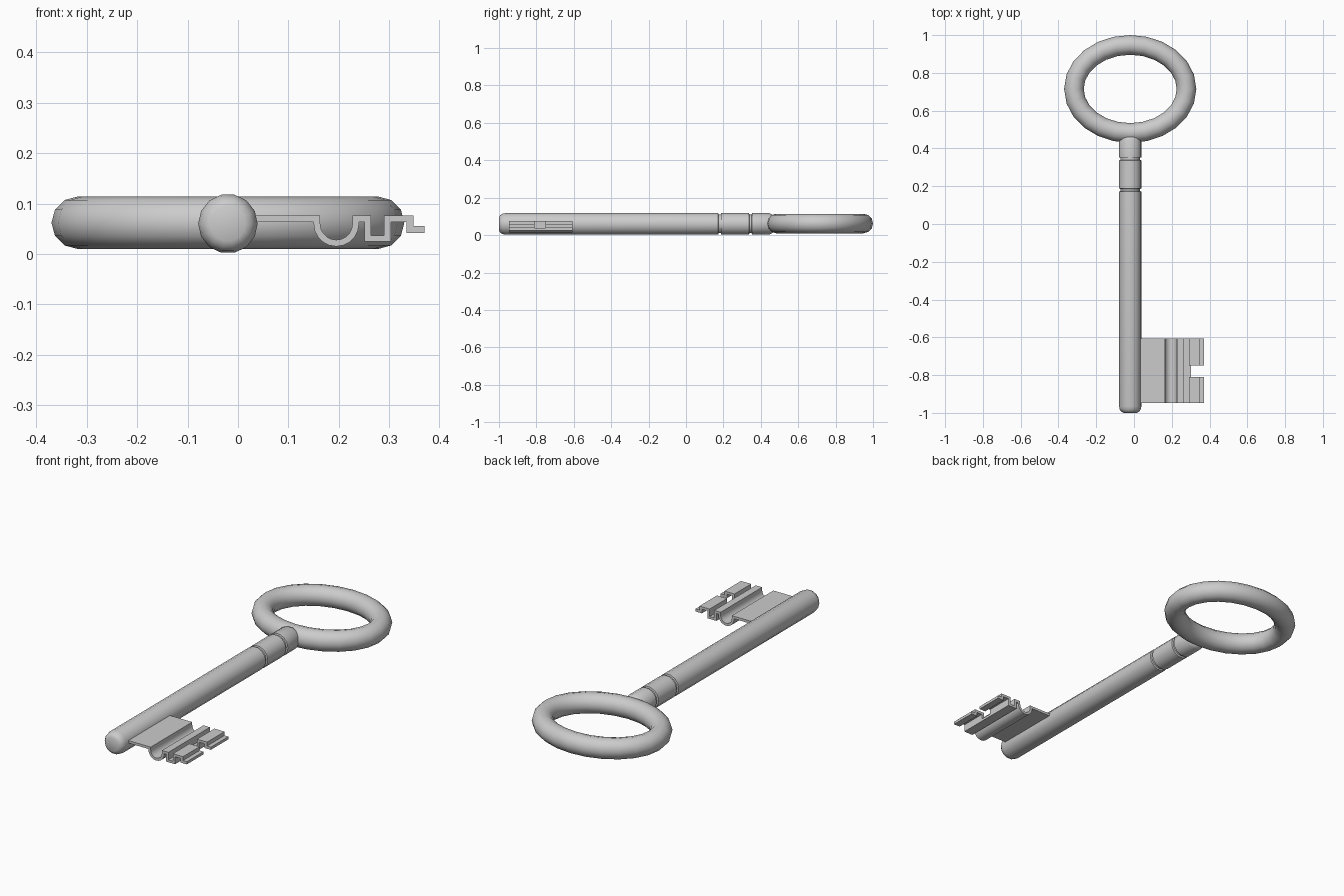
import bpy
import bmesh
from math import sin, cos, pi, radians

old = bpy.data.objects.get("Cube")
if old:
    bpy.data.objects.remove(old, do_unlink=True)

metal = bpy.data.materials.new("grey_metal")
metal.use_nodes = True
metal.diffuse_color = (0.6, 0.6, 0.6, 1)
metal.node_tree.nodes["Principled BSDF"].inputs["Base Color"].default_value = (0.6, 0.6, 0.6, 1)

CX, CZ = -0.02, 0.06   # axis of the shaft


def finish(name, bm, angle=None):
    """Turn a bmesh into a named object, smooth shaded if an angle is given."""
    bmesh.ops.recalc_face_normals(bm, faces=bm.faces)
    mesh = bpy.data.meshes.new(name)
    bm.to_mesh(mesh)
    bm.free()
    mesh.materials.append(metal)
    obj = bpy.data.objects.new(name, mesh)
    bpy.context.collection.objects.link(obj)
    if angle:
        bpy.ops.object.select_all(action='DESELECT')
        obj.select_set(True)
        bpy.context.view_layer.objects.active = obj
        bpy.ops.object.shade_smooth_by_angle(angle=radians(angle))
    return obj


def skin(bm, rings, closed):
    """Join successive vertex rings with quads."""
    pairs = list(zip(rings, rings[1:]))
    if closed:
        pairs.append((rings[-1], rings[0]))
    for a, b in pairs:
        n = len(a)
        for i in range(n):
            j = (i + 1) % n
            bm.faces.new((a[i], a[j], b[j], b[i]))


# Shaft: turned profile (y, radius) with a rounded tip and two grooves
R, GROOVE, SIDES = 0.059, 0.051, 14
profile = [(-1, 0.035), (-0.994, 0.047), (-0.983, 0.055), (-0.965, R)]
for y in (0.18, 0.345):
    profile += [(y - 0.008, R), (y - 0.006, GROOVE), (y + 0.006, GROOVE), (y + 0.008, R)]
profile += [(0.445, R), (0.46, 0.052), (0.468, 0.035)]
bm = bmesh.new()
rings = []
for y, r in profile:
    angles = [2 * pi * (i + 0.5) / SIDES for i in range(SIDES)]
    rings.append([bm.verts.new((CX + r * sin(a), y, CZ + r * cos(a))) for a in angles])
skin(bm, rings, False)
bm.faces.new(rings[0])
bm.faces.new(rings[-1])
finish("shaft", bm, 40)

# Bow: round tube swept along an oval
RX, RY, TUBE, STEPS, TUBE_SIDES = 0.298, 0.233, 0.052, 24, 12
bm = bmesh.new()
rings = []
for s in range(STEPS):
    a = 2 * pi * s / STEPS
    nx, ny = RY * cos(a), RX * sin(a)
    length = (nx * nx + ny * ny) ** 0.5
    ring = []
    for t in range(TUBE_SIDES):
        b = 2 * pi * t / TUBE_SIDES
        out = TUBE * cos(b) / length
        ring.append(bm.verts.new((CX + RX * cos(a) + nx * out,
                                  0.715 + RY * sin(a) + ny * out,
                                  CZ + 0.002 + TUBE * sin(b))))
    rings.append(ring)
skin(bm, rings, True)
finish("bow_ring", bm, 50)


# Bit: warded cross-section (x, z) extruded along the shaft
def arc(radius, start, end, steps=10):
    return [(0.195 + radius * cos(start + (end - start) * i / steps),
             0.06 + radius * sin(start + (end - start) * i / steps)) for i in range(steps + 1)]


TOP, UNDER = 0.076, 0.063
section = [(0.02, TOP), (0.163, TOP)]
section += arc(0.032, pi, 2 * pi)
section += [(0.227, TOP), (0.264, TOP), (0.264, 0.037), (0.29, 0.037), (0.29, TOP),
            (0.348, TOP), (0.348, 0.056), (0.37, 0.056), (0.37, 0.042), (0.334, 0.042),
            (0.334, UNDER), (0.303, UNDER), (0.303, 0.025), (0.251, 0.025),
            (0.251, UNDER), (0.24, UNDER)]
section += arc(0.045, 2 * pi, pi)
section += [(0.15, UNDER), (0.02, UNDER)]
bm = bmesh.new()
rings = [[bm.verts.new((x, y, z)) for x, z in section] for y in (-0.947, -0.607)]
skin(bm, rings, False)
bm.faces.new(rings[0])
bm.faces.new(rings[1])
bit = finish("bit", bm, 30)

# Notch cut through the outer wards of the bit
bm = bmesh.new()
bmesh.ops.create_cube(bm, size=1)
for v in bm.verts:
    v.co.x = 0.28 if v.co.x < 0 else 0.4
    v.co.y = -0.811 if v.co.y < 0 else -0.75
    v.co.z = 0.0375 if v.co.z < 0 else 0.12
cutter = finish("notch_cutter", bm)
cutter.hide_render = True
cut = bit.modifiers.new("notch", 'BOOLEAN')
cut.operation = 'DIFFERENCE'
cut.solver = 'EXACT'
cut.object = cutter
bpy.ops.object.select_all(action='DESELECT')
bit.select_set(True)
bpy.context.view_layer.objects.active = bit
bpy.ops.object.modifier_apply(modifier=cut.name)
bpy.data.objects.remove(cutter, do_unlink=True)
